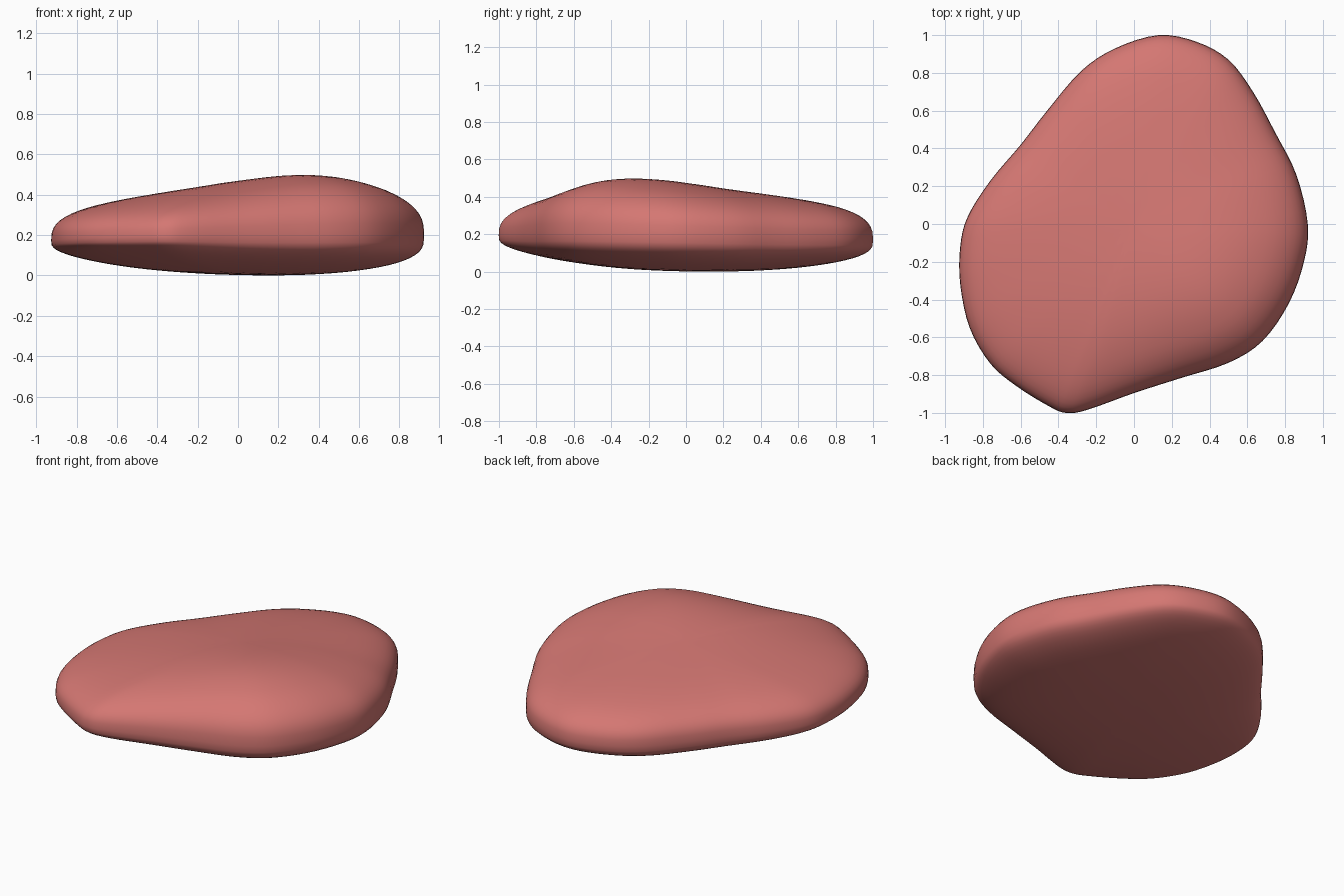
import bpy, bmesh, math
from mathutils import Vector

if "Cube" in bpy.data.objects:
    bpy.data.objects.remove(bpy.data.objects["Cube"])

# Outline seen from above
OUTLINE = [Vector(p) for p in [
    (0.13, 1.0), (0.33, 0.965), (0.5, 0.87), (0.63, 0.7), (0.75, 0.48), (0.86, 0.26),
    (0.92, 0.0), (0.90, -0.2), (0.82, -0.42), (0.68, -0.62), (0.5, -0.735), (0.25, -0.815),
    (0.0, -0.895), (-0.25, -0.985), (-0.36, -1.0), (-0.45, -0.965), (-0.62, -0.86),
    (-0.76, -0.74), (-0.87, -0.55), (-0.92, -0.32), (-0.92, -0.12), (-0.88, 0.04),
    (-0.76, 0.23), (-0.6, 0.42), (-0.46, 0.6), (-0.28, 0.81), (-0.1, 0.93)]]


def smooth_loop(pts, steps):
    """Closed Catmull-Rom curve through the points."""
    out, n = [], len(pts)
    for i in range(n):
        a, b, c, d = (pts[(i + k) % n] for k in (-1, 0, 1, 2))
        for s in range(steps):
            t = s / steps
            out.append(0.5 * (2 * b + (c - a) * t + (2 * a - 5 * b + 4 * c - d) * t * t
                              + (3 * b - a - 3 * c + d) * t ** 3))
    return out


def top_height(x, y):
    # even slab with a broad swelling toward the front right
    return 0.4 + 0.02 * x + 0.12 * math.exp(-((x - 0.45) ** 2 + (y + 0.45) ** 2) / 0.5)


def bottom_height(x, y):
    # shallow bowl touching the ground right of centre
    return 0.06 * ((x - 0.2) ** 2 + (y - 0.15) ** 2)


def rim_height(x, y):
    return 0.185 + 0.015 * x - 0.015 * y


def surface_point(edge, t, side):
    x, y = edge * t
    rim = rim_height(*edge)
    target, power = (top_height(x, y), 2.75) if side > 0 else (bottom_height(x, y), 3.4)
    return (x, y, rim + (target - rim) * max(0, 1 - t ** power) ** (1 / power))


# Smooth slab: rings from the top centre, round the rim, to the bottom centre
bm = bmesh.new()
loop = smooth_loop(OUTLINE, 4)
n, R = len(loop), 20
radii = [math.sin(math.pi / 2 * i / R) for i in range(1, R + 1)]
stations = [(t, 1) for t in radii] + [(t, -1) for t in reversed(radii[:-1])]
rings = [[bm.verts.new(surface_point(e, t, s)) for e in loop] for t, s in stations]
top = bm.verts.new((0, 0, top_height(0, 0)))
base = bm.verts.new((0, 0, bottom_height(0, 0)))
for j in range(n):
    k = (j + 1) % n
    bm.faces.new((top, rings[0][j], rings[0][k]))
    bm.faces.new((base, rings[-1][k], rings[-1][j]))
    for a, b in zip(rings, rings[1:]):
        bm.faces.new((a[j], b[j], b[k], a[k]))
# even out creases radiating from the centre
inner = [v for r, (t, s) in zip(rings, stations) if t < 0.8 for v in r] + [top, base]
for _ in range(6):
    bmesh.ops.smooth_vert(bm, verts=inner, factor=0.5, use_axis_z=True)
bmesh.ops.recalc_face_normals(bm, faces=bm.faces)
# rest the lowest point on the ground
low = min(v.co.z for v in bm.verts)
for v in bm.verts:
    v.co.z -= low
for f in bm.faces:
    f.smooth = True
mesh = bpy.data.meshes.new("slab")
bm.to_mesh(mesh)
bm.free()
slab = bpy.data.objects.new("slab", mesh)
bpy.context.collection.objects.link(slab)

# Single salmon red colour
mat = bpy.data.materials.new("salmon red")
mat.diffuse_color = (0.66, 0.185, 0.17, 1)
mat.use_nodes = True
mat.node_tree.nodes["Principled BSDF"].inputs["Base Color"].default_value = mat.diffuse_color
mesh.materials.append(mat)
